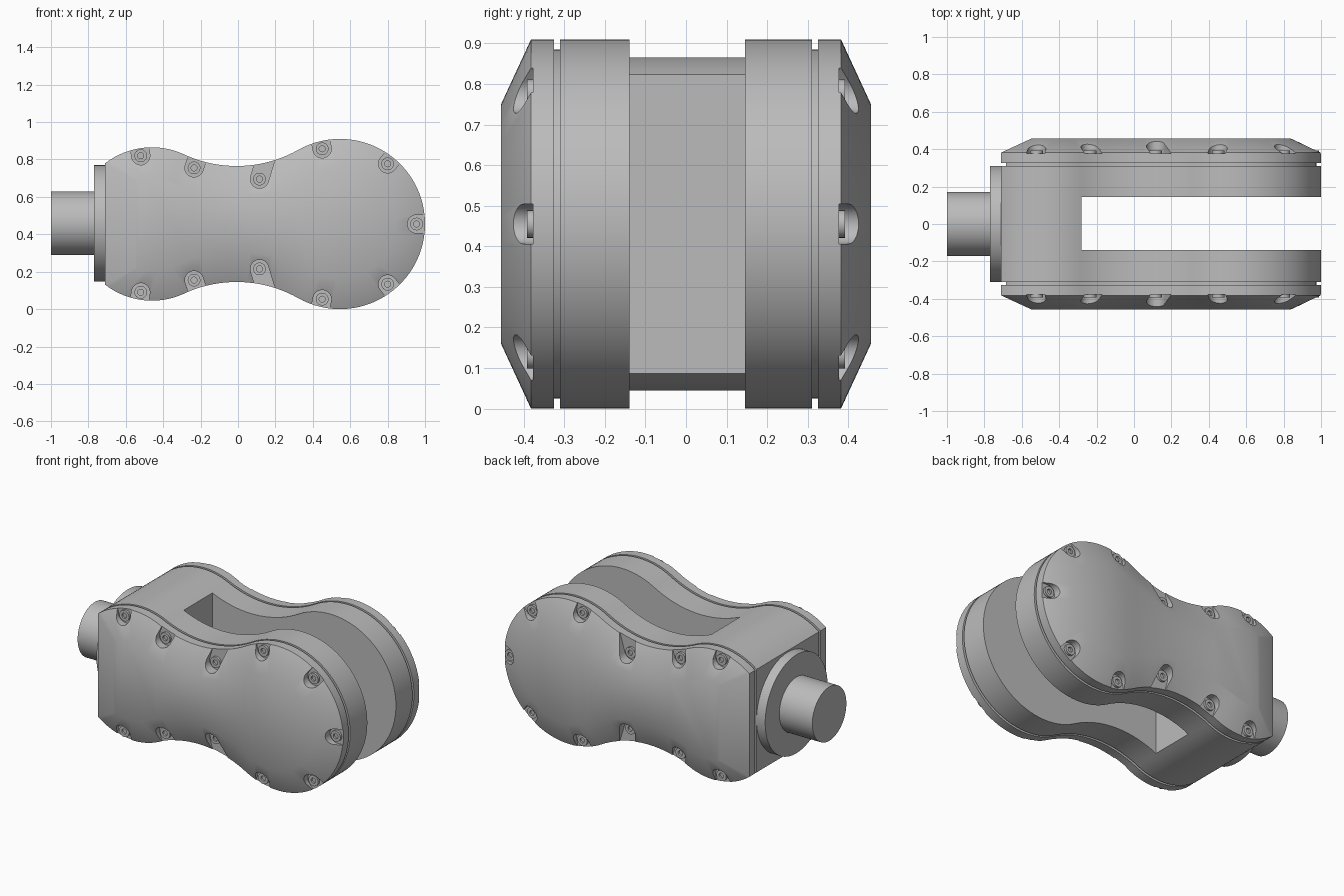
import bpy, bmesh
from math import pi, cos, sin, acos, atan2, radians
from mathutils import Vector, Matrix

cube = bpy.data.objects.get("Cube")
if cube:
    bpy.data.objects.remove(cube)

grey = bpy.data.materials.new("metal_grey")
grey.use_nodes = True
grey.diffuse_color = (0.5, 0.5, 0.5, 1)
grey.node_tree.nodes["Principled BSDF"].inputs["Base Color"].default_value = (0.5, 0.5, 0.5, 1)

MID = 0.455                      # height of the long axis
REAR, NECK, NOSE = (-0.46, 0.0), (-0.007, 0.98), (0.545, 0.0)
R_REAR, R_NECK, R_NOSE, CUT = 0.41, 0.67, 0.455, -0.71


def arc(centre, r, a0, a1, n):
    return [(centre[0] + r * cos(a0 + (a1 - a0) * i / n),
             centre[1] + r * sin(a0 + (a1 - a0) * i / n)) for i in range(n + 1)]


def outline(inset):
    """Two lobes joined by a concave waist, shrunk evenly by inset."""
    a = atan2(NECK[1], NECK[0] - REAR[0])
    b = atan2(NECK[1], NECK[0] - NOSE[0])
    r = R_REAR - inset
    top = arc(REAR, r, acos((CUT + inset - REAR[0]) / r), a, 16)
    top += arc(NECK, R_NECK + inset, a + pi, b + pi, 20)[1:]
    top += arc(NOSE, R_NOSE - inset, b, 0, 28)[1:]
    return top + [(x, -z) for x, z in reversed(top[:-1])]


def add_loft(bm, rings):
    """Skin (points, y) rings with equal point counts and cap both ends."""
    loops = [[bm.verts.new((x, y, z + MID)) for x, z in pts] for pts, y in rings]
    n = len(loops[0])
    for p, q in zip(loops, loops[1:]):
        for i in range(n):
            bm.faces.new((p[i], p[(i + 1) % n], q[(i + 1) % n], q[i]))
    bm.faces.new(loops[0])
    bm.faces.new(loops[-1])


def finish(name, bm):
    bmesh.ops.recalc_face_normals(bm, faces=bm.faces)
    mesh = bpy.data.meshes.new(name)
    bm.to_mesh(mesh)
    bm.free()
    mesh.materials.append(grey)
    obj = bpy.data.objects.new(name, mesh)
    bpy.context.collection.objects.link(obj)
    return obj


def loft(name, rings):
    bm = bmesh.new()
    add_loft(bm, rings)
    return finish(name, bm)


def cut(obj, cutter):
    mod = obj.modifiers.new("cut", 'BOOLEAN')
    mod.operation, mod.solver, mod.object = 'DIFFERENCE', 'EXACT', cutter
    graph = bpy.context.evaluated_depsgraph_get()
    obj.data = bpy.data.meshes.new_from_object(obj.evaluated_get(graph))
    obj.modifiers.clear()
    bpy.data.objects.remove(cutter)


def smooth(obj):
    bpy.ops.object.select_all(action='DESELECT')
    obj.select_set(True)
    bpy.context.view_layer.objects.active = obj
    bpy.ops.object.shade_smooth_by_angle(angle=radians(32))


# Fork body with an open slot between two cheeks
body = loft("fork_body", [(outline(0), -0.31), (outline(0), 0.31)])
bm = bmesh.new()
bmesh.ops.create_cube(bm, size=1, matrix=Matrix.LocRotScale(
    Vector((0.72, 0.003, MID)), None, Vector((2, 0.285, 2))))
cut(body, finish("slot_cutter", bm))
smooth(body)

# Screw places: x, offset from the axis, pocket direction
POCKETS = [(-0.52, 0.365, (-0.15, 1)), (-0.235, 0.3, (0.35, 1)), (0.115, 0.24, (0.3, 1)),
           (0.45, 0.402, (-0.2, 1)), (0.8, 0.322, (0.8, 1))]
screws = [(x, s * z, Vector((dx, s * dz)).normalized())
          for x, z, (dx, dz) in POCKETS for s in (1, -1)]
screws.append((0.955, 0, Vector((1, 0))))

for side, label in ((-1, "front"), (1, "back")):
    # Recessed gasket that leaves a groove
    smooth(loft(label + "_gasket", [(outline(0.025), side * 0.3), (outline(0.025), side * 0.335)]))

    # Bevelled cover with open round-ended screw pockets
    cover = loft(label + "_cover", [(outline(0), side * 0.325), (outline(0), side * 0.382),
                                    (outline(0.16), side * 0.456)])
    bm = bmesh.new()
    for x, z, d in screws:
        a = atan2(d.y, d.x)
        u = arc((x, z), 0.049, a + pi / 2, a + 3 * pi / 2, 14)
        far = [(px + d.x * 0.16, pz + d.y * 0.16) for px, pz in (u[-1], u[0])]
        add_loft(bm, [(u + far, side * 0.377), (u + far, side * 0.6)])
    cut(cover, finish("pocket_cutter", bm))
    smooth(cover)

    # Socket screws: a rim with a sunken hexagon
    bm = bmesh.new()
    for x, z, d in screws:
        head = arc((x, z), 0.034, 0, 2 * pi, 24)[:-1]
        socket = arc((x, z), 0.016, 0, 2 * pi, 24)[:-1]
        add_loft(bm, [(head, side * 0.37), (head, side * 0.392),
                      (socket, side * 0.392), (socket, side * 0.38)])
    smooth(finish(label + "_screws", bm))


def round_bar(name, x0, x1, r):
    bm = bmesh.new()
    bmesh.ops.create_cone(bm, cap_ends=True, segments=64, radius1=r, radius2=r, depth=x1 - x0,
                          matrix=Matrix.Translation(((x0 + x1) / 2, 0, MID + 0.004))
                          @ Matrix.Rotation(pi / 2, 4, 'Y'))
    smooth(finish(name, bm))


# Flange and shaft at the closed end
round_bar("flange", -0.77, -0.70, 0.311)
round_bar("shaft", -1.0, -0.76, 0.17)
